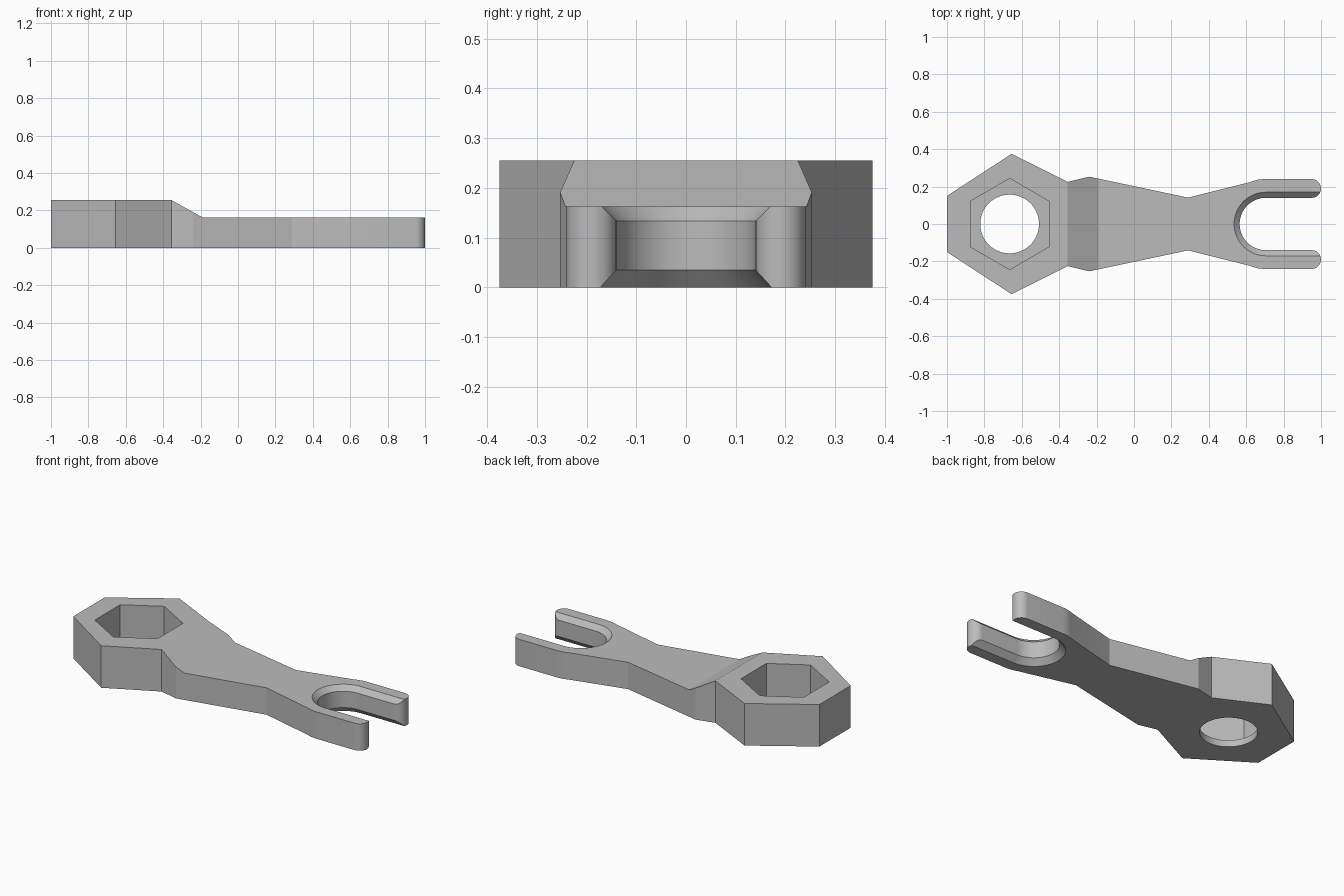
import bpy, bmesh
from math import cos, sin, pi, radians

cube = bpy.data.objects.get("Cube")
if cube:
    bpy.data.objects.remove(cube, do_unlink=True)

steel = bpy.data.materials.new("grey_metal")
steel.use_nodes = True
GREY = (0.5, 0.5, 0.5, 1)
steel.diffuse_color = GREY
steel.node_tree.nodes["Principled BSDF"].inputs["Base Color"].default_value = GREY


def arc(cx, cy, r, start, end, n):
    """Points on a circular arc, angles in degrees."""
    angles = [radians(start + (end - start) * i / n) for i in range(n + 1)]
    return [(cx + r * cos(a), cy + r * sin(a)) for a in angles]


def loft(name, rings):
    """Closed solid through rings of 3D points."""
    bm = bmesh.new()
    loops = [[bm.verts.new(p) for p in ring] for ring in rings]
    n = len(loops[0])
    for a, b in zip(loops, loops[1:]):
        for i in range(n):
            j = (i + 1) % n
            bm.faces.new((a[i], a[j], b[j], b[i]))
    bm.faces.new(loops[0])
    bm.faces.new(loops[-1])
    bmesh.ops.recalc_face_normals(bm, faces=bm.faces)
    mesh = bpy.data.meshes.new(name)
    bm.to_mesh(mesh)
    bm.free()
    mesh.materials.append(steel)
    obj = bpy.data.objects.new(name, mesh)
    bpy.context.collection.objects.link(obj)
    return obj


def prism(name, outline, z0, z1):
    return loft(name, [[(x, y, z) for x, y in outline] for z in (z0, z1)])


# Body outline: hexagonal head, waisted handle, forked end with round tips
half = [(-1, 0.15), (-0.655, 0.375), (-0.355, 0.225), (-0.24, 0.253), (0.29, 0.141)]
half += arc(0.7, 0.04, 0.2, 112, 90, 6)
half += arc(0.95, 0.19, 0.05, 90, -90, 20)
half += [(0.93, 0.1)]
body = prism("wrench_body", half + [(x, -y) for x, y in reversed(half)], 0, 0.255)

# Step from the thick head down to the thin handle
step = [(-0.355, 0.255), (-0.19, 0.163), (1.2, 0.163), (1.2, 0.4), (-0.355, 0.4)]
step_cutter = loft("step_cutter", [[(x, y, z) for x, z in step] for y in (-0.5, 0.5)])

# Hexagonal socket above a thin floor with a round hole
socket = arc(-0.665, 0, 0.243, 30, 330, 5)
socket_cutter = prism("socket_cutter", socket, 0.04, 0.4)
hole_cutter = prism("hole_cutter", arc(-0.665, 0, 0.157, 0, 354, 59), -0.1, 0.1)

# Open slot between the fork arms, chamfered above and below
slot_rings = []
for z, r in ((-0.03, 0.2), (0.035, 0.14), (0.134, 0.14), (0.194, 0.202)):
    ring = [(1.2, r)] + arc(0.705, 0, r, 90, 270, 40) + [(1.2, -r)]
    slot_rings.append([(x, y, z) for x, y in ring])
slot_cutter = loft("slot_cutter", slot_rings)

# Cut the body, then drop the cutters
cutters = (step_cutter, socket_cutter, hole_cutter, slot_cutter)
for cutter in cutters:
    cutter.hide_render = True
    mod = body.modifiers.new(cutter.name, "BOOLEAN")
    mod.operation = "DIFFERENCE"
    mod.solver = "EXACT"
    mod.object = cutter
bpy.ops.object.select_all(action="DESELECT")
body.select_set(True)
bpy.context.view_layer.objects.active = body
for cutter in cutters:
    bpy.ops.object.modifier_apply(modifier=cutter.name)
    bpy.data.objects.remove(cutter, do_unlink=True)

# Smooth the curved walls, keep the hard edges
bpy.ops.object.shade_smooth_by_angle(angle=radians(22))
